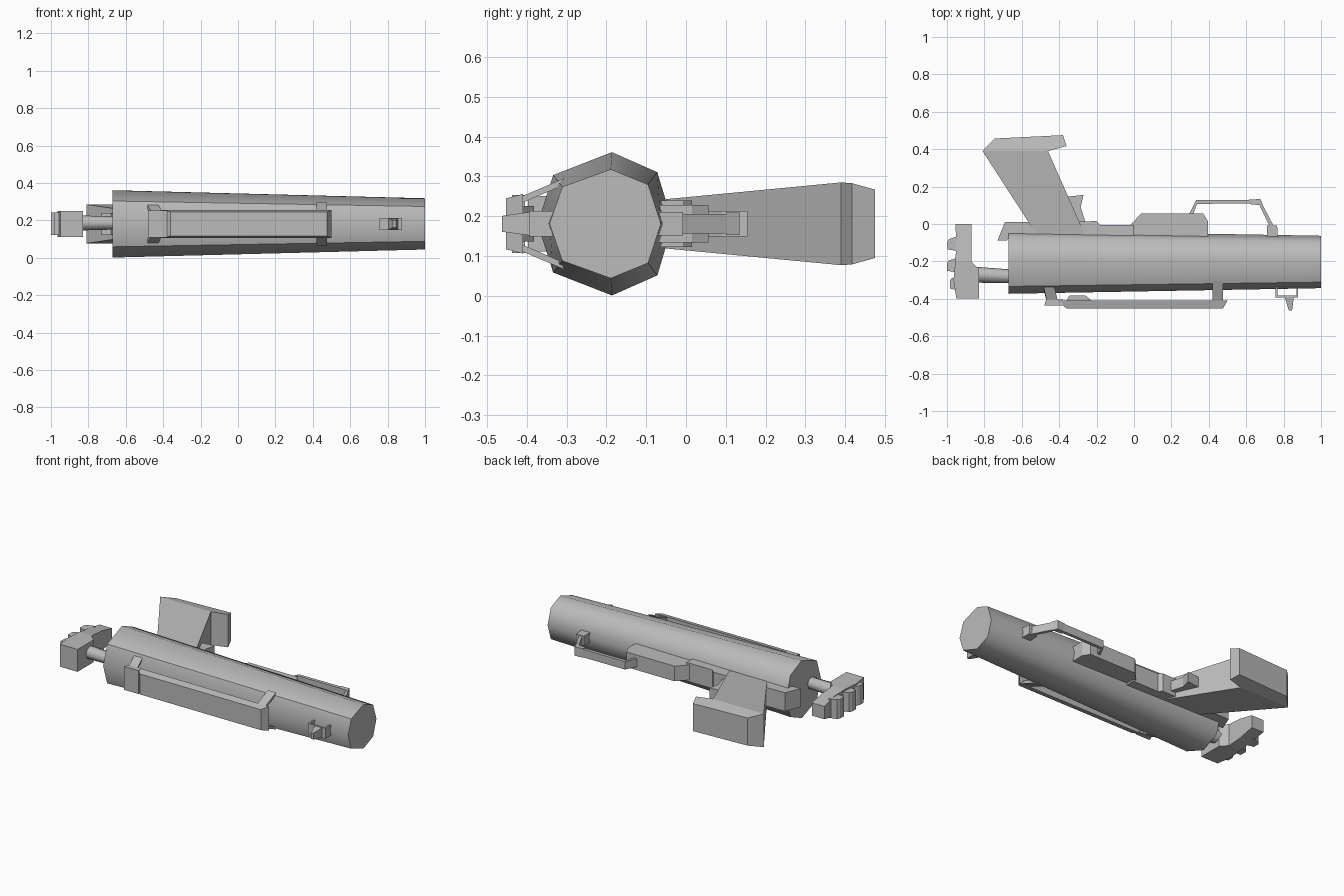
import bpy, bmesh, math
from mathutils import Vector

if "Cube" in bpy.data.objects:
    bpy.data.objects.remove(bpy.data.objects["Cube"])

ZC = 0.181          # height of the symmetry plane
grey = bpy.data.materials.new("mid_grey")
grey.diffuse_color = (0.5, 0.5, 0.5, 1)
grey.use_nodes = True
grey.node_tree.nodes["Principled BSDF"].inputs["Base Color"].default_value = grey.diffuse_color


def finish(name, bm, smooth=None):
    bmesh.ops.recalc_face_normals(bm, faces=bm.faces)
    me = bpy.data.meshes.new(name)
    bm.to_mesh(me)
    bm.free()
    me.materials.append(grey)
    ob = bpy.data.objects.new(name, me)
    bpy.context.collection.objects.link(ob)
    if smooth:
        bpy.ops.object.select_all(action='DESELECT')
        ob.select_set(True)
        bpy.context.view_layer.objects.active = ob
        bpy.ops.object.shade_smooth_by_angle(angle=math.radians(smooth))
    return ob


def loft(name, rings, smooth=None):
    """Closed skin through rings with equal point counts."""
    bm = bmesh.new()
    vs = [[bm.verts.new(p) for p in r] for r in rings]
    n = len(vs[0])
    for a, b in zip(vs, vs[1:]):
        for i in range(n):
            j = (i + 1) % n
            bm.faces.new((a[i], a[j], b[j], b[i]))
    bm.faces.new(vs[0])
    bm.faces.new(vs[-1])
    return finish(name, bm, smooth)


def plate(name, pts, half=0.05, smooth=None):
    """Plan outline (x, y[, half thickness]) made solid about the symmetry plane."""
    rings = []
    for s in (-1, 1):
        rings.append([(p[0], p[1], ZC + s * (p[2] if len(p) > 2 else half)) for p in pts])
    return loft(name, rings, smooth)


def bar(name, path, t, half):
    """Flat strip of thickness t following a plan path."""
    pts = [Vector(p) for p in path]
    left, right = [], []
    for i, p in enumerate(pts):
        d = (pts[min(i + 1, len(pts) - 1)] - pts[max(i - 1, 0)]).normalized()
        nrm = Vector((-d.y, d.x)) * t / 2
        left.append(tuple(p + nrm))
        right.append(tuple(p - nrm))
    return plate(name, left + right[::-1], half)


# Tapered eight-sided tube
def tube_ring(x, cy, ry, rz):
    out = []
    for y, z in ((0.1, 1), (0.77, 0.72), (1, 0), (0.77, -0.72),
                 (0.1, -1), (-0.77, -0.68), (-1, 0), (-0.77, 0.68)):
        out.append((x, cy + y * ry, ZC + z * rz))
    return out


loft("tube", [tube_ring(-0.67, -0.203, 0.17, 0.18),
              tube_ring(1.0, -0.203, 0.14, 0.137)], 50)


# Rear rod joining the pad to the tube
def rod_ring(x, cy, r):
    return [(x, cy + r * math.cos(i * math.pi / 4), ZC + 0.005 + r * 0.95 * math.sin(i * math.pi / 4))
            for i in range(8)]


loft("rear_rod", [rod_ring(-0.87, -0.27, 0.043), rod_ring(-0.66, -0.28, 0.037)], 50)

# Rear pad: full-depth lower half, upper half tapering to its end
plate("rear_pad_lower", [(-0.955, -0.2), (-0.87, -0.2), (-0.83, -0.24), (-0.83, -0.397),
                         (-0.95, -0.397), (-0.965, -0.3)], 0.07)
plate("rear_pad_upper", [(-0.955, 0, 0.04), (-0.87, 0, 0.04), (-0.87, -0.1, 0.062),
                         (-0.87, -0.2, 0.07), (-0.955, -0.2, 0.07), (-0.95, -0.1, 0.062)])
for y, d in ((-0.11, 0.998), (-0.225, 1.0), (-0.32, 0.985)):
    plate("pad_ridge", [(-0.94, y + 0.045), (-d + 0.01, y + 0.03), (-d, y + 0.015),
                        (-d, y - 0.025), (-0.94, y - 0.035)], 0.06)

# Shoulder fin
plate("fin_blade", [(-0.525, -0.05, 0.062), (-0.265, -0.05, 0.062),
                    (-0.46, 0.39, 0.104), (-0.81, 0.39, 0.104)])
plate("fin_tip", [(-0.81, 0.39, 0.104), (-0.46, 0.39, 0.104), (-0.36, 0.417, 0.102),
                  (-0.38, 0.475, 0.086), (-0.745, 0.457, 0.086)])

# Upper rail, raised housing and trigger
plate("upper_rail", [(-0.73, -0.088), (-0.69, 0.01), (-0.2, 0.015), (-0.18, -0.005),
                     (0.0, -0.005), (0.0, -0.07), (-0.66, -0.07), (-0.68, -0.088)], 0.058)
plate("upper_housing", [(-0.02, -0.005), (0.04, 0.057), (0.37, 0.057), (0.395, 0.015),
                        (0.395, -0.07), (-0.02, -0.07)], 0.047)
plate("trigger", [(-0.37, 0.145), (-0.27, 0.155), (-0.285, 0.09), (-0.26, 0.01),
                  (-0.38, 0.01)], 0.032)

# Bent carrying guard and its foot
bar("guard", [(0.305, 0.05), (0.335, 0.118), (0.67, 0.12), (0.74, -0.02)], 0.021, 0.025)
plate("guard_knuckle", [(0.62, 0.13), (0.675, 0.134), (0.69, 0.1), (0.62, 0.106)], 0.028)
plate("guard_foot", [(0.71, -0.008), (0.765, -0.008), (0.77, -0.075), (0.71, -0.075)], 0.03)

# Lower rail with end block and hump
plate("lower_rail", [(-0.41, -0.41, 0.075), (0.5, -0.41, 0.075), (0.475, -0.452, 0.064),
                     (-0.36, -0.452, 0.064)])
plate("rail_end_block", [(-0.47, -0.405), (-0.38, -0.405), (-0.38, -0.437), (-0.48, -0.437)], 0.073)
plate("rail_hump", [(-0.365, -0.415), (-0.345, -0.382), (-0.26, -0.382), (-0.22, -0.415)], 0.045)

# Slanted struts from rail to tube, mirrored above and below
for s in (-1, 1):
    for x0, x1, w in ((-0.49, -0.465, 0.058), (0.42, 0.42, 0.056)):
        rings = []
        for x, y, h in ((x0, -0.305, 0.115), (x1, -0.415, 0.068)):
            rings.append([(x, y, ZC + s * h), (x + w, y, ZC + s * h),
                          (x + w, y - 0.012, ZC + s * (h - 0.022)),
                          (x, y - 0.012, ZC + s * (h - 0.022))])
        loft("strut", rings)

# Front sight: thin bracket with a wedge
for x in (0.757, 0.868):
    plate("sight_leg", [(x, -0.325), (x + 0.01, -0.325), (x + 0.01, -0.39), (x, -0.39)], 0.032)
plate("sight_bar", [(0.757, -0.382), (0.878, -0.382), (0.878, -0.393), (0.757, -0.393)], 0.032)
plate("sight_wedge", [(0.805, -0.39, 0.03), (0.855, -0.39, 0.03), (0.845, -0.462, 0.02),
                      (0.828, -0.462, 0.02)])
